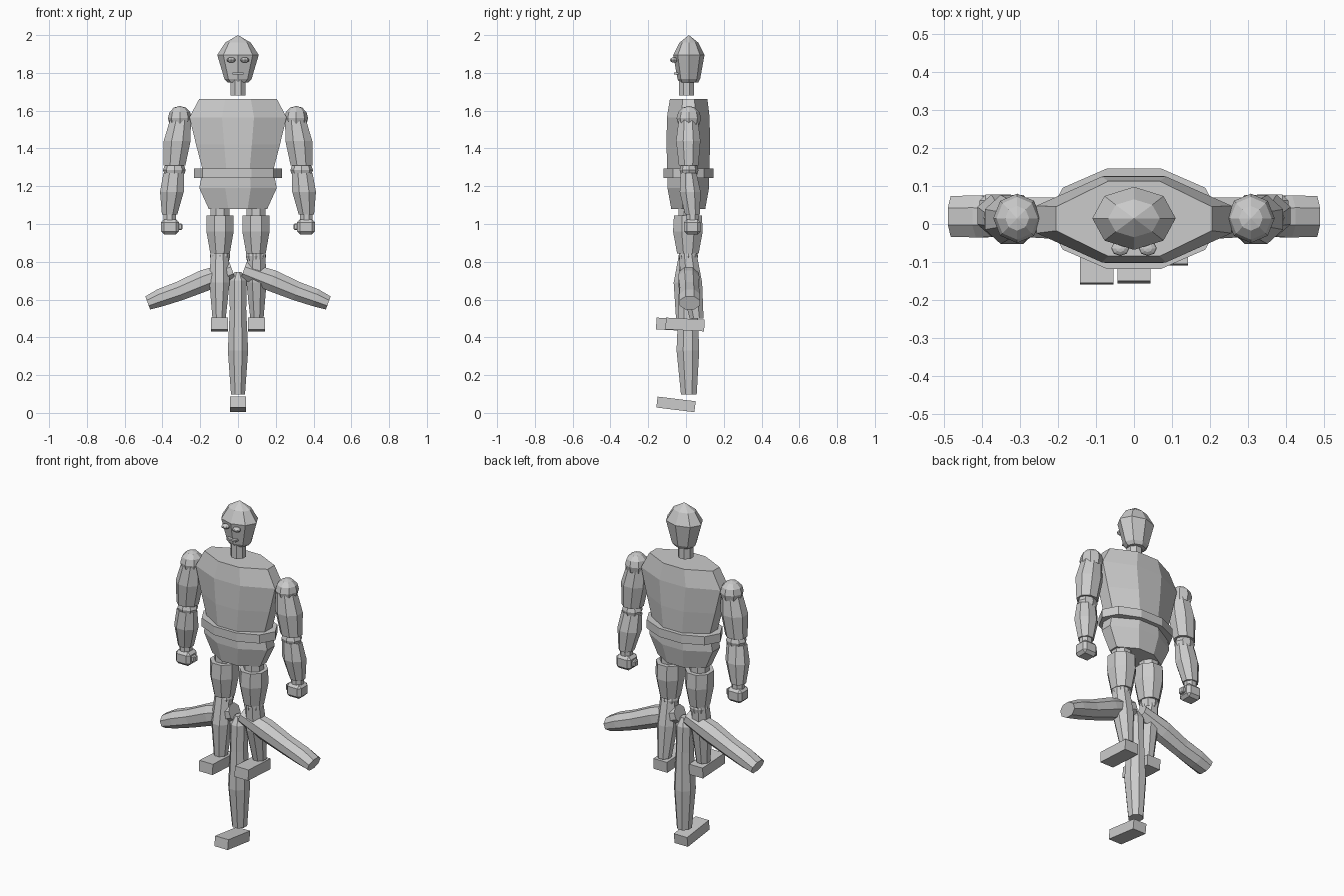
import bpy, bmesh
from math import sin, cos, pi, radians
from mathutils import Matrix, Vector


def finish(bm, name):
    bmesh.ops.remove_doubles(bm, verts=bm.verts[:], dist=1e-5)
    bmesh.ops.recalc_face_normals(bm, faces=bm.faces[:])
    me = bpy.data.meshes.new(name)
    bm.to_mesh(me)
    bm.free()
    ob = bpy.data.objects.new(name, me)
    bpy.context.collection.objects.link(ob)
    return ob


def circle(n, phase=0.0):
    return [(cos(2 * pi * (i + phase) / n), sin(2 * pi * (i + phase) / n)) for i in range(n)]


def loft(name, rings, outline, tilt=0.0):
    """Skin rings (x, y, z, rx, ry); tilt turns every ring about y."""
    bm = bmesh.new()
    rot = Matrix.Rotation(radians(tilt), 3, 'Y')
    loops = []
    for x, y, z, rx, ry in rings:
        loops.append([bm.verts.new(Vector((x, y, z)) + rot @ Vector((u * rx, v * ry, 0)))
                      for u, v in outline])
    n = len(outline)
    for a, b in zip(loops, loops[1:]):
        for i in range(n):
            j = (i + 1) % n
            bm.faces.new((a[i], a[j], b[j], b[i]))
    for ring, loop in ((rings[0], loops[0]), (rings[-1], loops[-1])):
        if ring[3] > 0.001:
            bm.faces.new(loop)
    return finish(bm, name)


def ball(name, c, r):
    bm = bmesh.new()
    bmesh.ops.create_uvsphere(bm, u_segments=8, v_segments=6, radius=1,
                              matrix=Matrix.Translation(c) @ Matrix.Diagonal((*r, 1)))
    return finish(bm, name)


def box(name, c, size, pitch=0.0, bevel=0.0):
    bm = bmesh.new()
    bmesh.ops.create_cube(bm, size=1, matrix=Matrix.Translation(c)
                          @ Matrix.Rotation(radians(pitch), 4, 'X') @ Matrix.Diagonal((*size, 1)))
    if bevel:
        bmesh.ops.bevel(bm, geom=bm.edges[:], offset=bevel, segments=1, affect='EDGES')
    return finish(bm, name)


OCT, OCT_FLAT, TEN = circle(8), circle(8, 0.5), circle(10, 0.5)
BODY = [(1, .32), (.33, 1), (-.33, 1), (-1, .32), (-1, -.32), (-.33, -1), (.33, -1), (1, -.32)]

# Head, neck and face
loft("head", [(0, .015, 1.75, .055, .05), (0, .015, 1.768, .072, .06), (0, .015, 1.895, .11, .083),
              (0, .015, 1.96, .068, .05), (0, .015, 2.0, 0, 0)], OCT)
loft("neck", [(0, .003, 1.68, .043, .042), (0, .003, 1.765, .043, .042)], OCT_FLAT)
for s in (-1, 1):
    ball("eye", (s * .036, -.064, 1.868), (.024, .02, .014))
box("mouth", (0, -.052, 1.797), (.06, .025, .01))

# Torso, pelvis and belt
loft("torso", [(0, .012, 1.243, .19, .11), (0, .012, 1.29, .188, .112), (0, .012, 1.42, .222, .115),
               (0, .012, 1.565, .257, .113), (0, .014, 1.663, .205, .099)], BODY)
loft("pelvis", [(0, .012, 1.08, .155, .09), (0, .012, 1.19, .205, .11),
                (0, .012, 1.243, .195, .11)], BODY)
loft("belt", [(0, .014, 1.243, .232, .139), (0, .014, 1.293, .232, .139)], circle(10))

for s in (-1, 1):
    # Arm
    ball("shoulder", (s * .308, .015, 1.56), (.063, .065, .065))
    loft("upper_arm", [(s * .305, .012, 1.55, .06, .055), (s * .322, .012, 1.44, .077, .07),
                       (s * .336, .014, 1.31, .062, .056)], OCT_FLAT)
    ball("elbow", (s * .337, .016, 1.285), (.06, .05, .045))
    loft("forearm", [(s * .34, .014, 1.27, .059, .045), (s * .35, .022, 1.17, .068, .06),
                     (s * .362, .034, 1.05, .044, .042)], OCT_FLAT)
    loft("wrist", [(s * .362, .034, 1.015, .036, .034), (s * .362, .034, 1.06, .036, .034)], OCT_FLAT)
    box("hand", (s * .36, .034, .985), (.094, .088, .08), bevel=.016)
    box("thumb", (s * .308, .034, .985), (.026, .035, .035), bevel=.005)

    # Leg
    back = .018 * s
    loft("hip", [(s * .095, .01, 1.03, .055, .055), (s * .095, .01, 1.085, .055, .055)], OCT_FLAT)
    loft("thigh", [(s * .095, .01, 1.045, .078, .08), (s * .095, .01, .96, .078, .085),
                   (s * .095, .01, .845, .056, .062)], OCT_FLAT)
    ball("knee", (s * .095, .012, .83), (.054, .052, .055))
    loft("shin", [(s * .098, .01, .845, .05, .05), (s * .098, .01 + back, .69, .058, .062),
                  (s * .1, .02 + 2 * back, .5, .038, .04)], OCT_FLAT)
    box("foot", (s * .098, -.03 + .025 * s, .468), (.088, .205, .062), pitch=-3)

    # Splayed support leg
    loft("splayed_leg", [(s * .03, .012, .755, .05, .05), (s * .18, .015, .70, .062, .06),
                         (s * .31, .018, .645, .055, .055), (s * .41, .02, .61, .051, .06),
                         (s * .478, .02, .582, .04, .058)], OCT_FLAT, tilt=110 * s)

# Central support leg
loft("centre_leg", [(0, .01, .745, .02, .025), (0, .01, .70, .05, .05), (0, .01, .55, .047, .055),
                    (0, .01, .33, .058, .065), (0, .015, .097, .04, .045)], OCT_FLAT)
box("centre_foot", (0, -.053, .045), (.086, .203, .058), pitch=-7)
